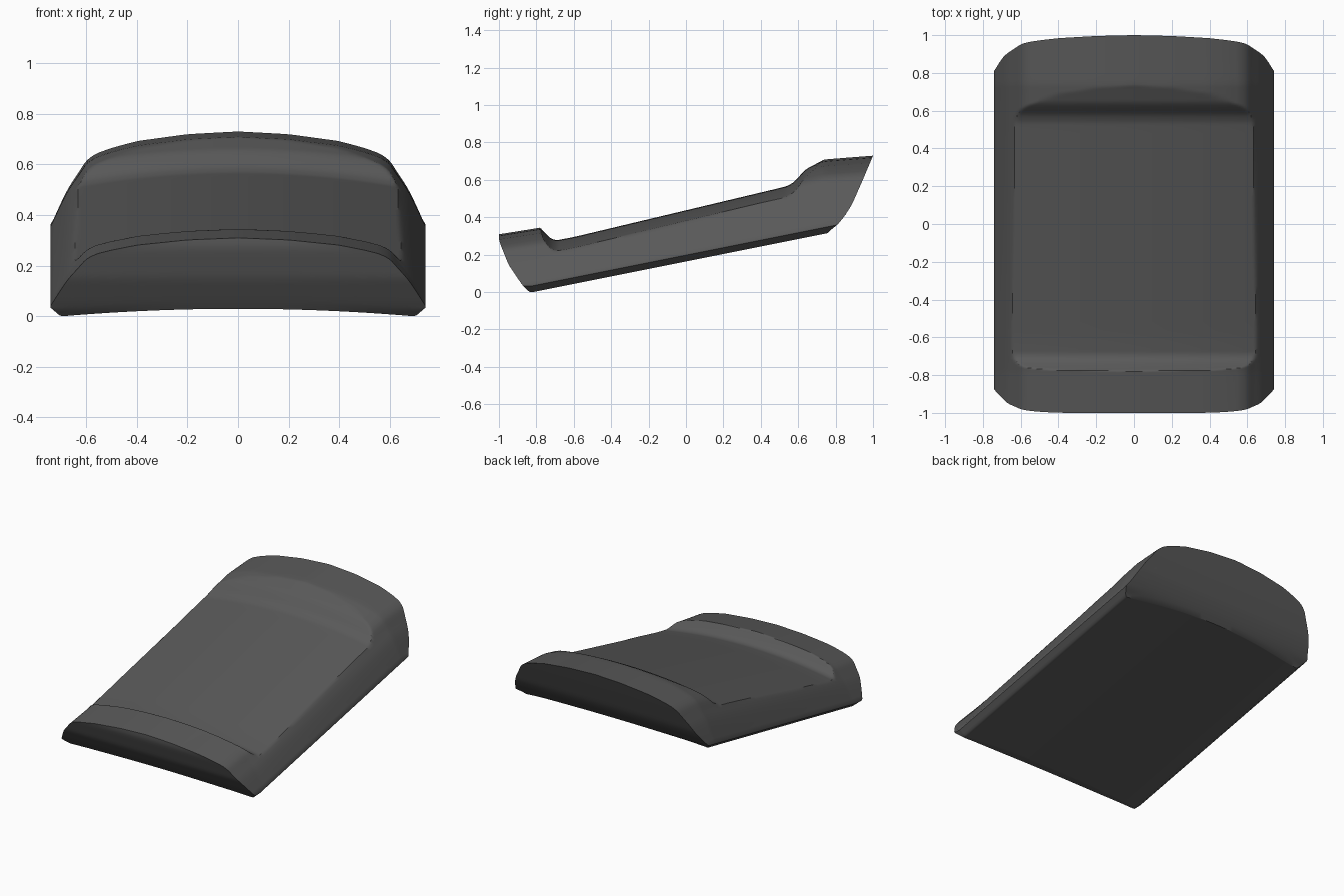
import bpy, bmesh

if "Cube" in bpy.data.objects:
    bpy.data.objects.remove(bpy.data.objects["Cube"])

def lerp_pts(pts, v):
    if v <= pts[0][0]:
        return pts[0][1]
    for (a, fa), (b, fb) in zip(pts, pts[1:]):
        if v <= b:
            return fa + (fb - fa) * (v - a) / (b - a)
    return pts[-1][1]

def curve(pts, v, h=0.012):
    # softened polyline
    return sum(lerp_pts(pts, v + k * h / 2) for k in (-2, -1, 0, 1, 2)) / 5

# Profiles: crown ridge, cross-section drop, scooped channel, end faces
RIDGE = [(-1.1, .294), (-.78, .345), (.74, .71), (1.1, .738)]
DROP = [(0, 0), (.2, .01), (.4, .035), (.5, .06), (.56, .08), (.6, .105),
        (.63, .15), (.67, .205), (.7, .262), (.74, .345), (.8, .46)]
CHANNEL = [(-1.1, 2), (-.86, .5), (-.78, .345), (-.74, .302), (-.72, .285),
           (-.69, .278), (-.6, .295), (.5, .557), (.54, .567), (.58, .59),
           (.61, .625), (.64, .657), (.74, .71), (1.1, 1.2)]
FRONT = [(0, -.83), (.02, -.86), (.06, -.89), (.15, -.95), (.25, -.99), (.28, -1), (.4, -1)]
BACK = [(.32, .755), (.36, .81), (.41, .85), (.47, .888), (.6, .945), (.73, 1.0), (.8, 1.03)]

def top_z(x, y):
    a = abs(x)
    crown = curve(RIDGE, y) - curve(DROP, a) * (.94 + .12 * y)
    channel = curve(CHANNEL, y) - .055 * (a / .63) ** 2
    return max(min(crown, channel), bottom_z(x, y) + .004)

def bottom_z(x, y):
    a = abs(x)
    z = max(0, .2 * (y + .82)) + .03 * (1 - min(a / .7, 1) ** 2)
    return z + max(0, a - .7) * .85

def end_y(surface, profile, x, y):
    # where a surface meets the front or back face
    for _ in range(25):
        y = curve(profile, surface(x, y))
    return y

def frange(a, b, n):
    return [a + (b - a) * i / n for i in range(n)]

half = frange(0, .5, 14) + frange(.5, .74, 20) + [.74]
xs = [-x for x in half[:0:-1]] + half
Y0, Y1 = -.80, .74
inner = frange(Y0, -.66, 22) + frange(-.66, .48, 24) + frange(.48, Y1, 30) + [Y1]
NE = 10

bm = bmesh.new()

def make_column(surface, x):
    f = min(end_y(surface, FRONT, x, -.85), Y0 - .02)
    b = max(end_y(surface, BACK, x, .85), Y1 + .005)
    ys = frange(f, Y0, NE) + inner + [Y1 + (b - Y1) * (k + 1) / NE for k in range(NE)]
    return [bm.verts.new((x, y, surface(x, y))) for y in ys]

def skin(grid):
    for p, q in zip(grid, grid[1:]):
        for i in range(len(p) - 1):
            bm.faces.new((p[i], q[i], q[i + 1], p[i + 1]))

# Top, underside and the two narrow side edges
top = [make_column(top_z, x) for x in xs]
bottom = [make_column(bottom_z, x) for x in xs]
skin(top)
skin(bottom)
for i in (0, -1):
    skin([top[i], bottom[i]])

# Curved front and back faces
ROWS = 14
for end, profile in ((0, FRONT), (-1, BACK)):
    grid = []
    for t, b in zip(top, bottom):
        lo, hi = b[end].co, t[end].co
        col = [b[end]]
        for k in range(1, ROWS):
            f = k / ROWS
            z = lo.z + (hi.z - lo.z) * f
            # follow the profile while staying tied to both edges
            fix = (lo.y - curve(profile, lo.z)) * (1 - f) + (hi.y - curve(profile, hi.z)) * f
            col.append(bm.verts.new((lo.x, curve(profile, z) + fix, z)))
        grid.append(col + [t[end]])
    skin(grid)

bmesh.ops.recalc_face_normals(bm, faces=bm.faces)
low = min(v.co.z for v in bm.verts)
for v in bm.verts:
    v.co.z -= low

mesh = bpy.data.meshes.new("scooped_pad")
bm.to_mesh(mesh)
bm.free()
pad = bpy.data.objects.new("scooped_pad", mesh)
bpy.context.collection.objects.link(pad)
bpy.context.view_layer.objects.active = pad
pad.select_set(True)
bpy.ops.object.shade_smooth_by_angle(angle=0.6)
mat = bpy.data.materials.new("dark_grey")
mat.diffuse_color = (.1, .1, .1, 1)
mat.use_nodes = True
mat.node_tree.nodes["Principled BSDF"].inputs["Base Color"].default_value = mat.diffuse_color
mesh.materials.append(mat)
